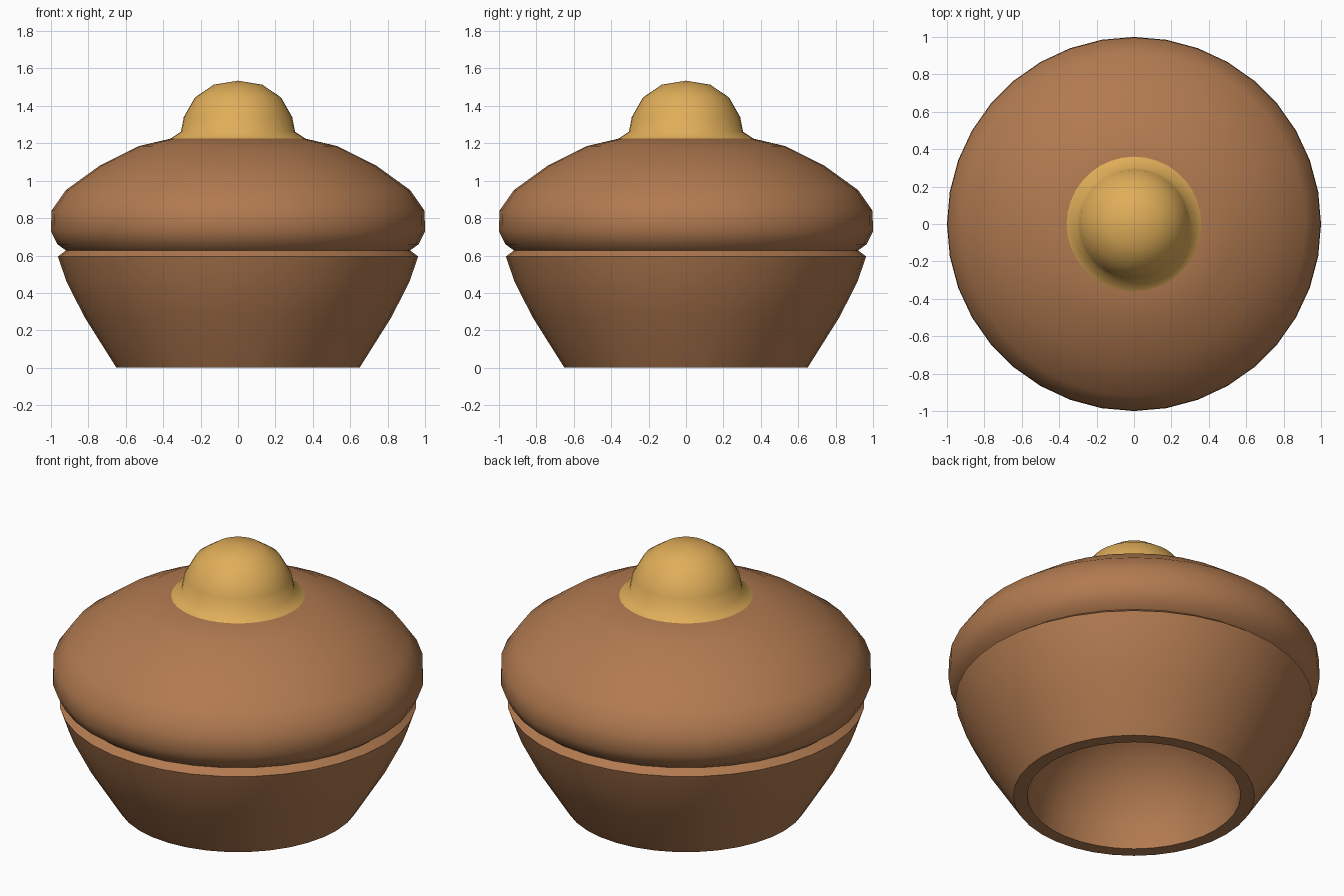
import bpy, bmesh, math

if "Cube" in bpy.data.objects:
    bpy.data.objects.remove(bpy.data.objects["Cube"])

SEGMENTS = 36


def material(name, color):
    m = bpy.data.materials.new(name)
    m.diffuse_color = (*color, 1)
    m.use_nodes = True
    m.node_tree.nodes["Principled BSDF"].inputs["Base Color"].default_value = m.diffuse_color
    return m


def lathe(name, profile, mat, sharp=35):
    """Spin an (r, z) profile around z to make a closed round part."""
    bm = bmesh.new()
    verts = [bm.verts.new((r, 0, z)) for r, z in profile]
    edges = [bm.edges.new(pair) for pair in zip(verts, verts[1:])]
    bmesh.ops.spin(bm, geom=verts + edges, cent=(0, 0, 0), axis=(0, 0, 1),
                   angle=math.tau, steps=SEGMENTS, use_duplicate=False)
    bmesh.ops.remove_doubles(bm, verts=bm.verts, dist=0.0005)
    bmesh.ops.recalc_face_normals(bm, faces=bm.faces)
    mesh = bpy.data.meshes.new(name)
    bm.to_mesh(mesh)
    bm.free()
    mesh.materials.append(mat)
    obj = bpy.data.objects.new(name, mesh)
    bpy.context.collection.objects.link(obj)
    bpy.ops.object.select_all(action='DESELECT')
    obj.select_set(True)
    bpy.context.view_layer.objects.active = obj
    bpy.ops.object.shade_smooth_by_angle(angle=math.radians(sharp))
    return obj


brown = material("warm brown", (0.44, 0.195, 0.08))
gold = material("honey gold", (0.74, 0.42, 0.10))

# Body: domed hollow underneath, flat foot rim, flared bowl, ledge and domed top
hollow = [(0.575 * math.sin(a), 0.56 * math.cos(a))
          for a in (math.radians(d) for d in range(0, 91, 10))]
lathe("body", hollow + [
    (0.65, 0), (0.82, 0.27), (0.917, 0.46), (0.963, 0.595),
    (0.92, 0.627), (0.965, 0.66), (1.0, 0.73), (0.997, 0.84),
    (0.92, 0.95), (0.74, 1.08), (0.53, 1.185), (0.36, 1.225), (0, 1.225)], brown)

# Knob: small flared collar blending into a rounded cap
lathe("knob", [
    (0, 1.225), (0.36, 1.225), (0.305, 1.262), (0.29, 1.34), (0.23, 1.445),
    (0.13, 1.513), (0, 1.535)], gold, 60)
